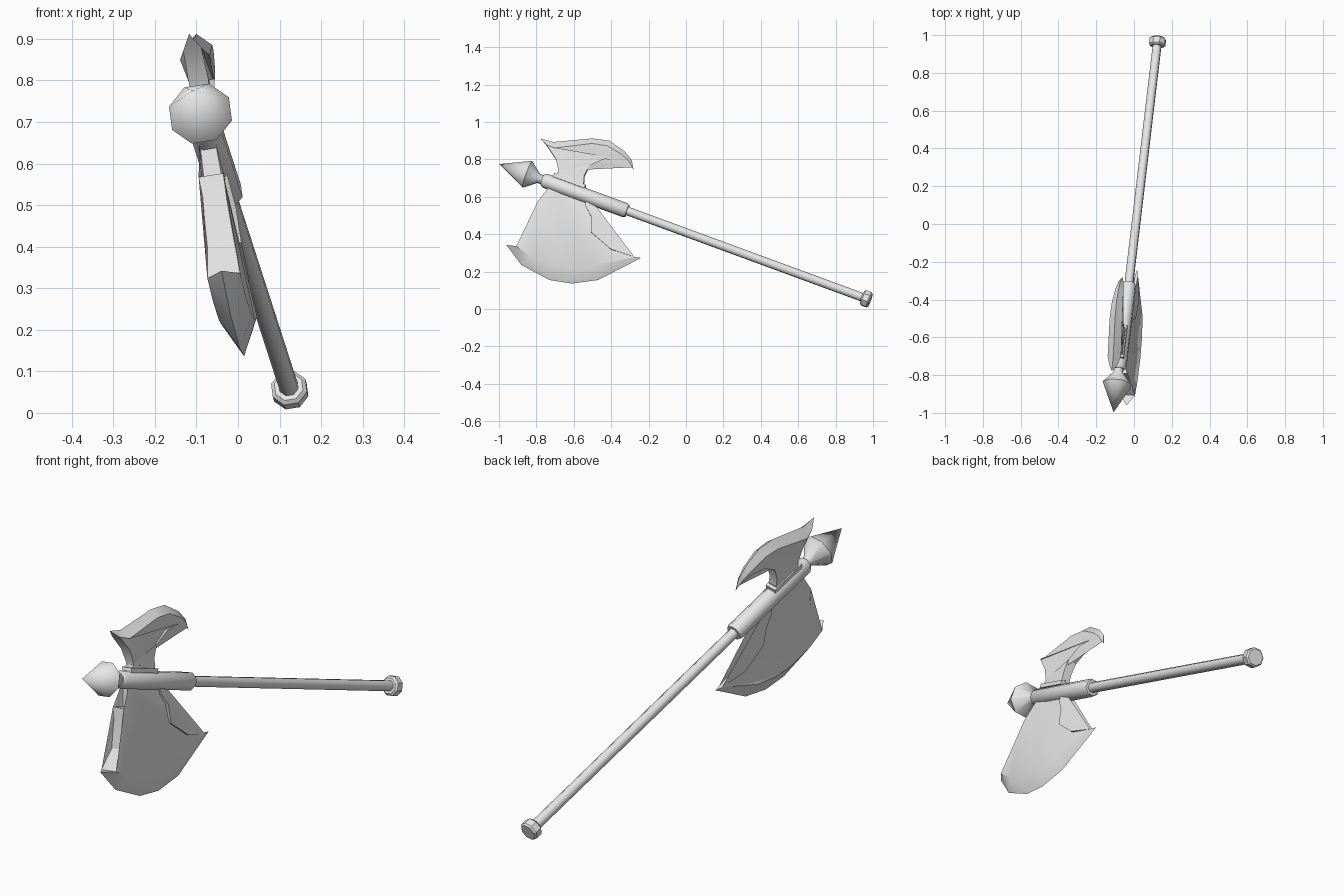
import bpy, bmesh, math
from mathutils import Vector, Matrix

if "Cube" in bpy.data.objects:
    bpy.data.objects.remove(bpy.data.objects["Cube"])

# One plain grey metal
metal = bpy.data.materials.new("grey_metal")
metal.use_nodes = True
GREY = (0.8, 0.8, 0.8, 1)
metal.diffuse_color = GREY
metal.node_tree.nodes["Principled BSDF"].inputs["Base Color"].default_value = GREY

# Frame of the tilted weapon: shaft axis, blade normal, in-plane up
TIP = Vector((-0.108, -0.997, 0.775))
AXIS = Vector((0.235, 1.982, -0.728)).normalized()
SIDE = Vector((1, -0.0625, 0.157))
SIDE = (SIDE - AXIS * SIDE.dot(AXIS)).normalized()
UP = SIDE.cross(AXIS).normalized()
if UP.z < 0:
    UP.negate()


def finish(name, bm, angle=30):
    bmesh.ops.recalc_face_normals(bm, faces=bm.faces)
    mesh = bpy.data.meshes.new(name)
    bm.to_mesh(mesh)
    bm.free()
    mesh.materials.append(metal)
    ob = bpy.data.objects.new(name, mesh)
    bpy.context.collection.objects.link(ob)
    bpy.ops.object.select_all(action='DESELECT')
    ob.select_set(True)
    bpy.context.view_layer.objects.active = ob
    bpy.ops.object.shade_smooth_by_angle(angle=math.radians(angle))
    return ob


def turned(name, profile, sides=8, angle=50):
    """Rings of (distance from tip, radius) turned around the shaft axis."""
    bm = bmesh.new()
    rings = []
    for t, r in profile:
        ring = []
        for i in range(sides):
            a = math.tau * (i + 0.5) / sides
            ring.append(bm.verts.new(TIP + AXIS * t + (SIDE * math.cos(a) + UP * math.sin(a)) * r))
        rings.append(ring)
    for a, b in zip(rings, rings[1:]):
        for i in range(sides):
            j = (i + 1) % sides
            bm.faces.new((a[i], a[j], b[j], b[i]))
    bm.faces.new(rings[0])
    bm.faces.new(rings[-1])
    bmesh.ops.remove_doubles(bm, verts=bm.verts, dist=0.0005)
    return finish(name, bm, angle)


def on_plane(y, z, offset=0):
    """Point on the tilted blade plane, pushed sideways."""
    x = -0.062 + 0.0625 * (y + 0.6) - 0.157 * (z - 0.628)
    return Vector((x, y, z)) + SIDE * offset


def blade(name, edge, bevel, back):
    """Sharp edge, bevels to two cheeks (y, z, half width), walls round the back."""
    bm = bmesh.new()
    sharp = [bm.verts.new(on_plane(*p)) for p in edge]
    cheeks = []
    for s in (1, -1):
        loop = [bm.verts.new(on_plane(y, z, s * w)) for y, z, w in bevel + back]
        bm.faces.new(loop)
        for i in range(len(edge) - 1):
            bm.faces.new((sharp[i], sharp[i + 1], loop[i + 1], loop[i]))
        cheeks.append(loop)
    a, b = cheeks
    n = len(bevel)
    for i in range(n - 1, len(a)):
        j = (i + 1) % len(a)
        bm.faces.new((a[i], a[j], b[j], b[i]))
    bm.faces.new((sharp[0], a[0], b[0]))
    bm.faces.new((sharp[-1], a[n - 1], b[n - 1]))
    bmesh.ops.triangulate(bm, faces=[f for f in bm.faces if len(f.verts) > 3],
                          ngon_method='EAR_CLIP')
    return finish(name, bm)


def plate(name, t, height, size):
    bm = bmesh.new()
    bmesh.ops.create_cube(bm, size=1)
    turn = Matrix((AXIS, SIDE, UP)).transposed()
    centre = TIP + AXIS * t + UP * height
    for v in bm.verts:
        v.co = centre + turn @ Vector([c * s for c, s in zip(v.co, size)])
    return finish(name, bm)


# Handle parts
turned("spike", [(0, 0.0), (0.16, 0.079), (0.225, 0.026), (0.27, 0.026)], angle=60)
turned("collar", [(0.245, 0.03), (0.262, 0.041), (0.72, 0.041), (0.732, 0.036)])
turned("shaft", [(0.7, 0.024), (2.1, 0.024)])
turned("pommel", [(2.078, 0.036), (2.086, 0.045), (2.117, 0.045), (2.125, 0.038)], angle=30)

# Mount under the upper blade
plate("mount_base", 0.385, 0.043, (0.18, 0.052, 0.02))
plate("mount_step", 0.385, 0.056, (0.15, 0.04, 0.018))

# Large lower blade with its neck
blade("lower_blade",
      edge=[(-0.96, 0.342), (-0.88, 0.235), (-0.73, 0.155), (-0.61, 0.136),
            (-0.47, 0.155), (-0.24, 0.273)],
      bevel=[(-0.905, 0.33, 0.04), (-0.83, 0.275, 0.04), (-0.71, 0.228, 0.04),
             (-0.61, 0.215, 0.04), (-0.49, 0.225, 0.038), (-0.275, 0.277, 0.008)],
      back=[(-0.40, 0.316, 0.028), (-0.505, 0.406, 0.03), (-0.505, 0.49, 0.03),
            (-0.535, 0.545, 0.026), (-0.535, 0.62, 0.018), (-0.72, 0.665, 0.018),
            (-0.735, 0.556, 0.022), (-0.79, 0.572, 0.03), (-0.80, 0.51, 0.029),
            (-0.83, 0.40, 0.033)])

# Small hooked upper blade
blade("upper_blade",
      edge=[(-0.778, 0.912), (-0.71, 0.893), (-0.50, 0.912), (-0.41, 0.90),
            (-0.33, 0.845), (-0.29, 0.797), (-0.28, 0.743)],
      bevel=[(-0.745, 0.875, 0.022), (-0.70, 0.855, 0.036), (-0.50, 0.88, 0.034),
             (-0.42, 0.868, 0.03), (-0.345, 0.825, 0.022), (-0.305, 0.79, 0.013),
             (-0.287, 0.757, 0.004)],
      back=[(-0.307, 0.775, 0.009), (-0.366, 0.80, 0.018), (-0.44, 0.80, 0.023),
            (-0.516, 0.765, 0.022), (-0.543, 0.71, 0.02), (-0.545, 0.675, 0.02),
            (-0.68, 0.70, 0.02), (-0.68, 0.735, 0.02), (-0.695, 0.80, 0.024)])
